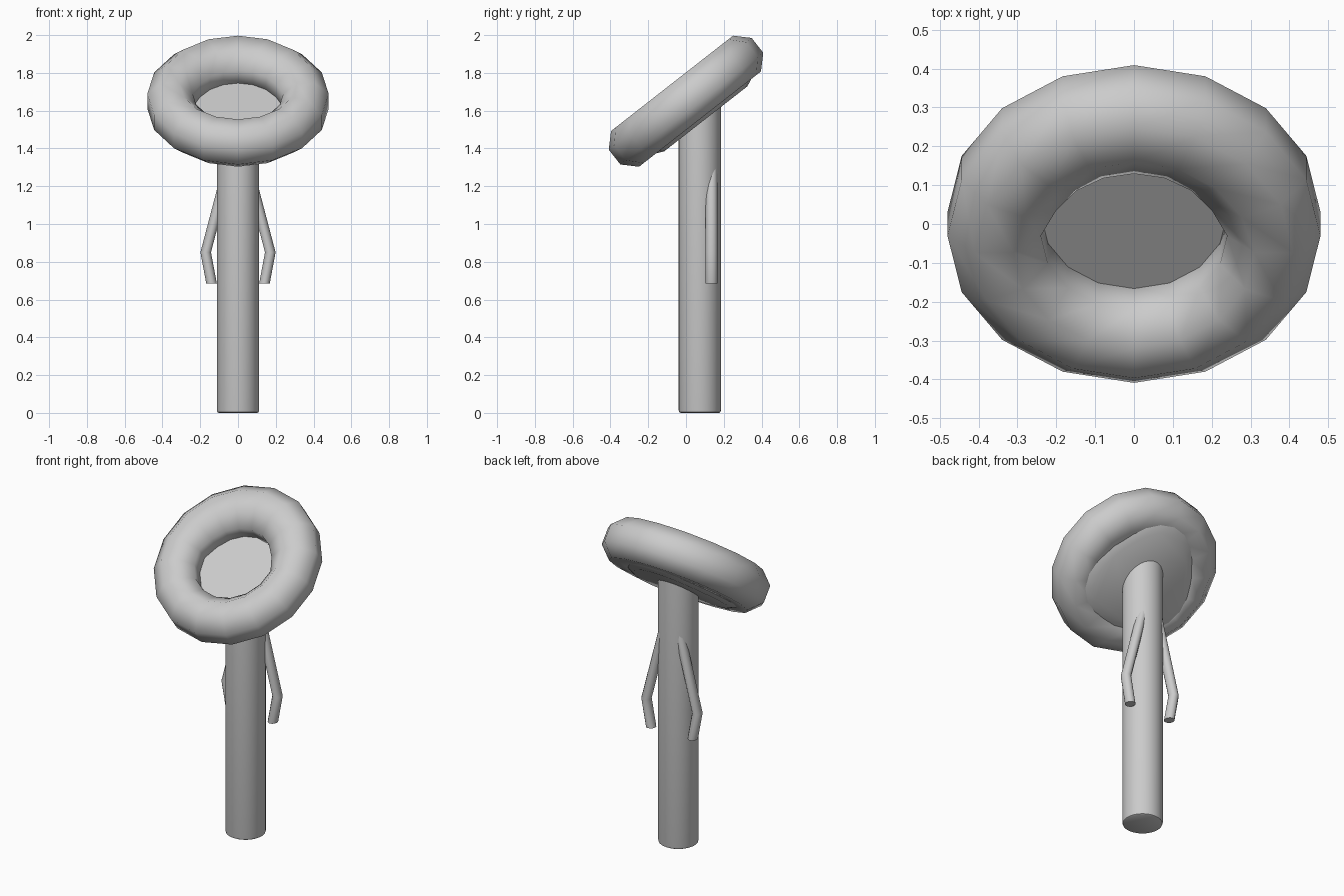
import bpy, bmesh
from math import sin, cos, pi, radians
from mathutils import Matrix, Vector

if "Cube" in bpy.data.objects:
    bpy.data.objects.remove(bpy.data.objects["Cube"])

TILT = radians(38)
HEAD = Matrix.Translation((0, 0, 1.65)) @ Matrix.Rotation(TILT, 4, 'X')


def loft(name, loops, closed=False, xform=None, angle=40):
    """Bridge equal-length point loops; cap the ends unless closed."""
    bm = bmesh.new()
    rows = [[bm.verts.new(p) for p in loop] for loop in loops]
    n = len(rows[0])
    for i in range(len(rows) if closed else len(rows) - 1):
        a, b = rows[i], rows[(i + 1) % len(rows)]
        for j in range(n):
            k = (j + 1) % n
            bm.faces.new((a[j], a[k], b[k], b[j]))
    if not closed:
        bm.faces.new(rows[0])
        bm.faces.new(rows[-1])
    if xform:
        bm.transform(xform)
    bmesh.ops.recalc_face_normals(bm, faces=bm.faces)
    me = bpy.data.meshes.new(name)
    bm.to_mesh(me)
    bm.free()
    ob = bpy.data.objects.new(name, me)
    bpy.context.collection.objects.link(ob)
    bpy.ops.object.select_all(action='DESELECT')
    bpy.context.view_layer.objects.active = ob
    ob.select_set(True)
    bpy.ops.object.shade_smooth_by_angle(angle=radians(angle))
    return ob


# Head ring: 16-sided torus with an octagonal tube, hole pinched towards the top
ring = []
for i in range(16):
    a = 2 * pi * i / 16
    pinch = 0.04 * max(0, sin(a)) ** 0.5 if sin(a) > 0.01 else 0
    loop = []
    for j in range(8):
        b = 2 * pi * (j + 0.5) / 8
        r = 0.36 + 0.13 * cos(b) - pinch * max(0, -cos(b))
        loop.append((r * cos(a), r * sin(a), 0.13 * sin(b)))
    ring.append(loop)
loft("head_ring", ring, closed=True, xform=HEAD, angle=80)


# Rounded triangular plate closing the hole
def pick(radius, z):
    pts = []
    for i in range(24):
        a = 2 * pi * i / 24
        r = radius - 0.025 * sin(3 * a)
        pts.append((r * cos(a), r * sin(a), z))
    return pts


loft("head_plate", [pick(0.28, -0.138), pick(0.33, -0.115), pick(0.31, -0.037)],
     xform=HEAD, angle=30)


# Column body with a rounded foot and a top sloped into the head
def circle(r, height):
    return [(r * cos(2 * pi * i / 32), 0.073 + r * sin(2 * pi * i / 32),
             height(0.073 + r * sin(2 * pi * i / 32))) for i in range(32)]


loft("body", [circle(0.102, lambda y: 0.0), circle(0.109, lambda y: 0.004),
              circle(0.112, lambda y: 0.015),
              circle(0.112, lambda y: 1.65 + (y * sin(TILT) - 0.09) / cos(TILT))])

# Bent arms
for side, label in ((-1, "left"), (1, "right")):
    path = [(0.05, 1.31), (0.171, 0.85), (0.14, 0.685)]
    flat = [Vector((1, 0, 0)), Vector((1, 0, 0)), Vector((1, 0, 0))]
    loops = []
    for (x, z), u in zip(path, flat):
        loops.append([(side * (x + 0.028 * cos(2 * pi * k / 12) * u.x),
                       0.135 + 0.031 * sin(2 * pi * k / 12), z) for k in range(12)])
    loft("arm_" + label, loops, angle=50)
